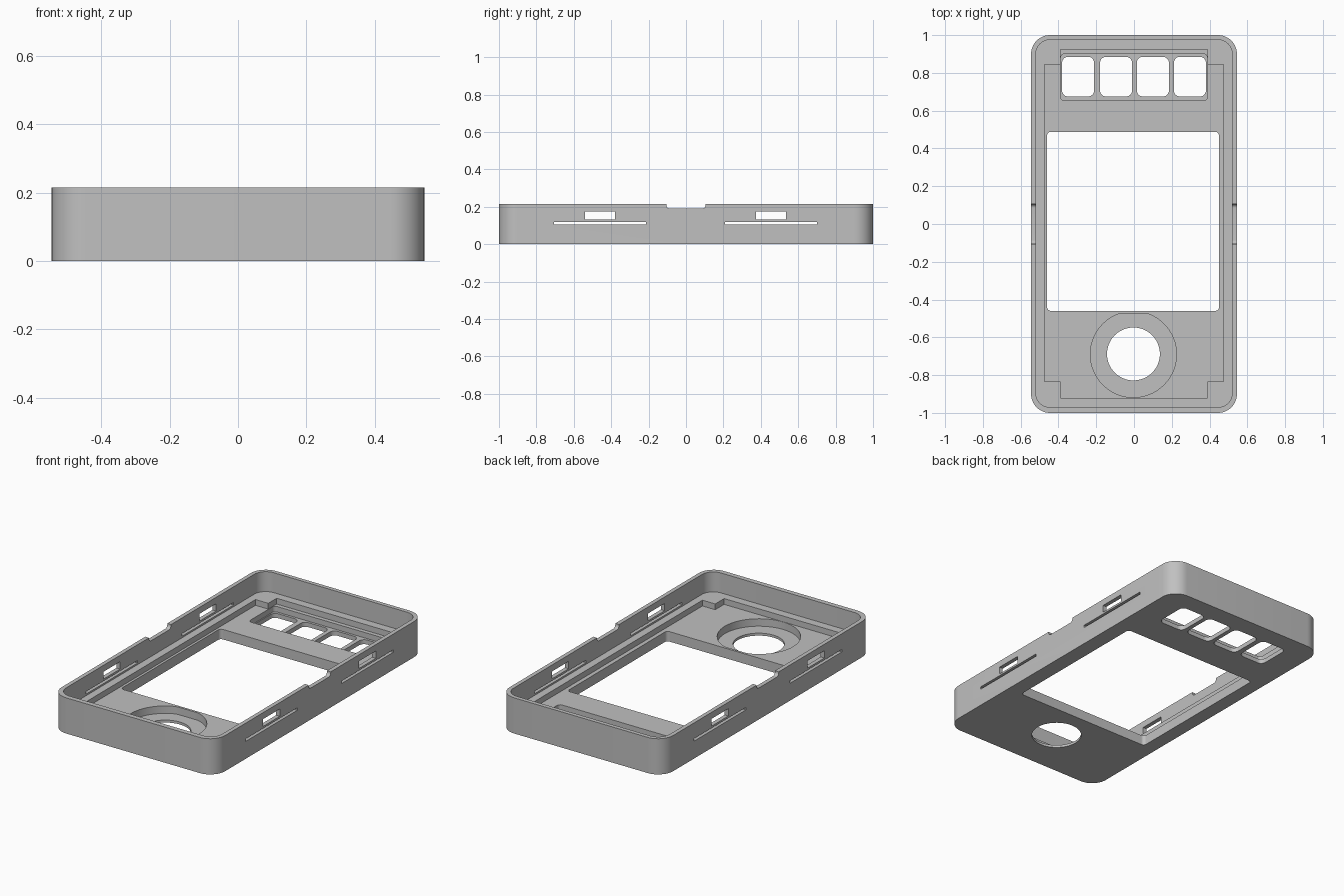
import bpy, bmesh, math
from mathutils import Matrix

cube = bpy.data.objects.get("Cube")
if cube:
    bpy.data.objects.remove(cube)

grey = bpy.data.materials.new("matte_grey")
grey.use_nodes = True
colour = (0.53, 0.53, 0.53, 1)
grey.diffuse_color = colour
grey.node_tree.nodes["Principled BSDF"].inputs["Base Color"].default_value = colour


def rounded(x0, x1, y0, y1, r, steps=8):
    """Outline of a rounded rectangle."""
    corners = [(x1 - r, y1 - r), (x0 + r, y1 - r), (x0 + r, y0 + r), (x1 - r, y0 + r)]
    pts = []
    for i, (cx, cy) in enumerate(corners):
        for k in range(steps + 1):
            a = math.pi / 2 * (i + k / steps)
            pts.append((cx + r * math.cos(a), cy + r * math.sin(a)))
    return pts


def circle(cx, cy, r, top=9, n=64):
    """Outline of a circle, cut straight at y = top."""
    angles = [2 * math.pi * k / n for k in range(n)]
    return [(cx + r * math.cos(a), min(cy + r * math.sin(a), top)) for a in angles]


def prism(name, pts, lo, hi, along_x=False):
    """Extrude an outline from lo to hi, along z or along x."""
    bm = bmesh.new()
    face = bm.faces.new([bm.verts.new((u, v, lo)) for u, v in pts])
    up = bmesh.ops.extrude_face_region(bm, geom=[face])["geom"]
    moved = [g for g in up if isinstance(g, bmesh.types.BMVert)]
    bmesh.ops.translate(bm, verts=moved, vec=(0, 0, hi - lo))
    if along_x:
        turn = Matrix(((0, 0, 1), (1, 0, 0), (0, 1, 0)))
        bmesh.ops.transform(bm, matrix=turn.to_4x4(), verts=bm.verts)
    bmesh.ops.recalc_face_normals(bm, faces=bm.faces)
    mesh = bpy.data.meshes.new(name)
    bm.to_mesh(mesh)
    bm.free()
    mesh.materials.append(grey)
    obj = bpy.data.objects.new(name, mesh)
    bpy.context.scene.collection.objects.link(obj)
    return obj


LEDGE, FLOOR, TOP = 0.095, 0.06, 0.215
case = prism("case_shell", rounded(-0.545, 0.545, -1, 1, 0.1, 12), 0, TOP)

# Main cavity, then the floor recess that leaves a block in each corner
recess = [(0.475, 0.845), (0.39, 0.845), (0.39, 0.925), (-0.39, 0.925),
          (-0.39, 0.845), (-0.475, 0.845), (-0.475, -0.835), (-0.39, -0.835),
          (-0.39, -0.92), (0.39, -0.92), (0.39, -0.835), (0.475, -0.835)]
cutters = [
    prism("cavity", rounded(-0.52, 0.52, -0.97, 0.975, 0.075, 12), LEDGE, 0.3),
    prism("floor_recess", recess, FLOOR, 0.15),
    # Screen opening
    prism("screen_opening", rounded(-0.46, 0.45, -0.46, 0.488, 0.02), -0.1, 0.12),
    # Round control: recess with a flat side, and its hole
    prism("dial_recess", circle(-0.003, -0.69, 0.228, -0.474), 0.015, 0.08),
    prism("dial_hole", circle(-0.003, -0.688, 0.14), -0.1, 0.05),
    # Key row recess
    prism("key_recess", rounded(-0.388, 0.388, 0.653, 0.9, 0.02), 0.027, 0.08),
    # Rim notch through both sides
    prism("rim_notch", rounded(-0.105, 0.105, 0.19, 0.3, 0.02), -0.7, 0.7, True),
]
for x in (-0.296, -0.095, 0.1, 0.296):
    cutters.append(prism("key_hole", rounded(x - 0.085, x + 0.085, 0.675, 0.885, 0.032), -0.1, 0.05))

# Clip windows and the thin slots below them, through both side walls
for y in (-0.46, 0.455):
    window = [(y - 0.08, 0.132), (y + 0.08, 0.132), (y + 0.08, 0.176), (y - 0.08, 0.176)]
    slot = [(y - 0.246, 0.105), (y + 0.246, 0.105), (y + 0.246, 0.12), (y - 0.246, 0.12)]
    cutters.append(prism("clip_window", window, -0.7, 0.7, True))
    cutters.append(prism("flex_slot", slot, -0.7, 0.7, True))

# Cut everything, bake the result and remove the cutters
for cutter in cutters:
    cutter.hide_render = True
    mod = case.modifiers.new(cutter.name, "BOOLEAN")
    mod.operation = "DIFFERENCE"
    mod.solver = "EXACT"
    mod.object = cutter
bpy.context.view_layer.update()
depsgraph = bpy.context.evaluated_depsgraph_get()
baked = bpy.data.meshes.new_from_object(case.evaluated_get(depsgraph))
case.modifiers.clear()
case.data = baked
for cutter in cutters:
    bpy.data.objects.remove(cutter)

# Smooth the rounded corners, keep the edges sharp
for obj in bpy.context.selected_objects:
    obj.select_set(False)
case.select_set(True)
bpy.context.view_layer.objects.active = case
bpy.ops.object.shade_smooth_by_angle(angle=math.radians(30))
